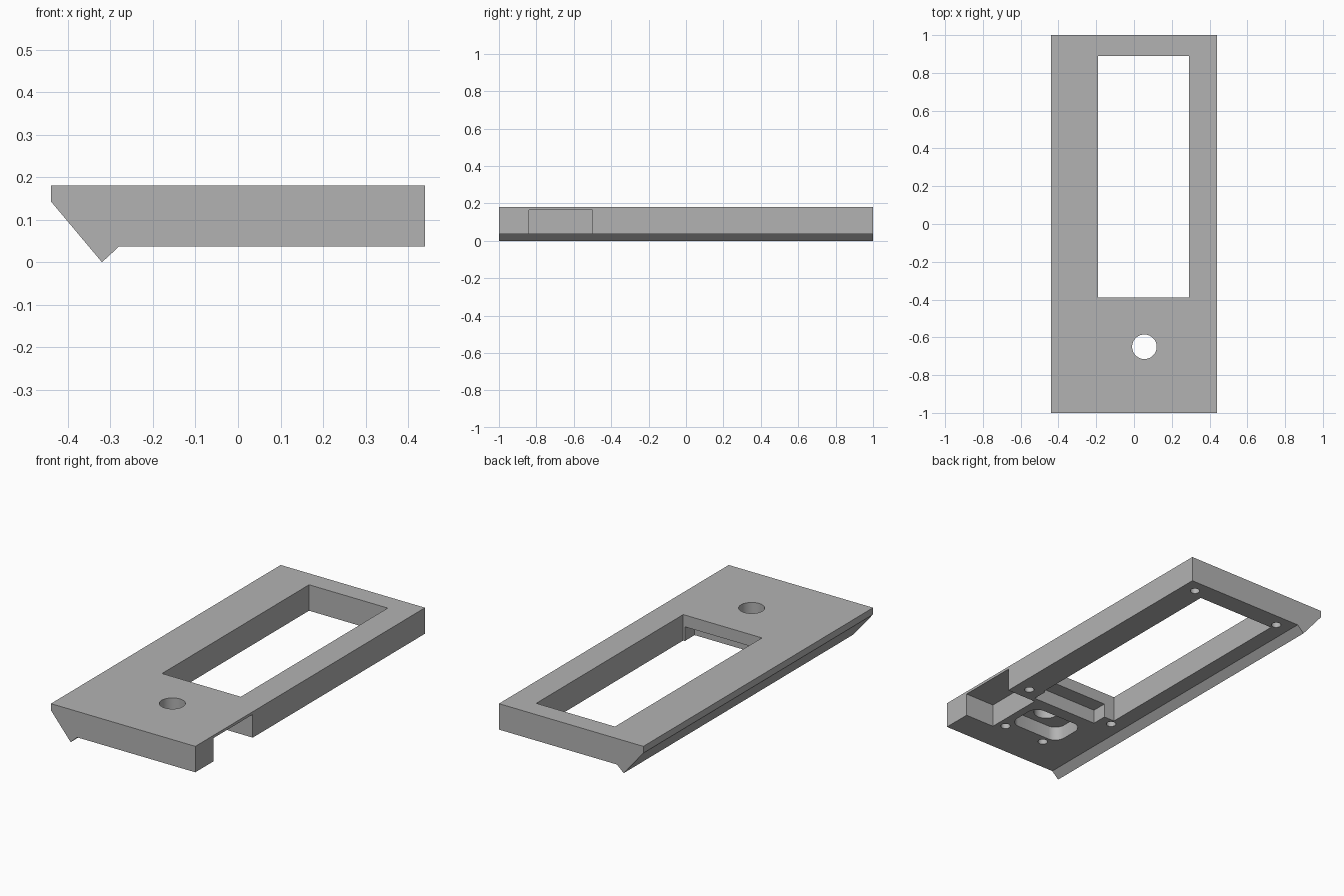
import bpy, bmesh, math
from mathutils import Vector

if "Cube" in bpy.data.objects:
    bpy.data.objects.remove(bpy.data.objects["Cube"], do_unlink=True)

TOP, BASE = 0.18, 0.037

grey = bpy.data.materials.new("plain_grey")
grey.use_nodes = True
colour = (0.45, 0.45, 0.45, 1)
grey.diffuse_color = colour
grey.node_tree.nodes["Principled BSDF"].inputs["Base Color"].default_value = colour


def prism(name, points, offset):
    """Extrude a closed outline of 3D points along an offset."""
    bm = bmesh.new()
    face = bm.faces.new([bm.verts.new(p) for p in points])
    new = bmesh.ops.extrude_face_region(bm, geom=[face])["geom"]
    bmesh.ops.translate(bm, vec=Vector(offset),
                        verts=[g for g in new if isinstance(g, bmesh.types.BMVert)])
    bmesh.ops.recalc_face_normals(bm, faces=bm.faces)
    mesh = bpy.data.meshes.new(name)
    bm.to_mesh(mesh)
    bm.free()
    mesh.materials.append(grey)
    obj = bpy.data.objects.new(name, mesh)
    bpy.context.scene.collection.objects.link(obj)
    return obj


def rounded(cx, cy, half_w, half_h, radius, steps):
    """Outline of a rounded rectangle, or a circle when all sizes match."""
    points = []
    for i in range(4 * steps):
        quarter = i // steps
        angle = math.pi / 2 * (quarter + (i % steps + 0.5) / steps)
        sx = 1 if quarter in (0, 3) else -1
        sy = 1 if quarter < 2 else -1
        points.append((cx + sx * (half_w - radius) + radius * math.cos(angle),
                       cy + sy * (half_h - radius) + radius * math.sin(angle)))
    return points


def cut(body, name, outline, z0, z1):
    """Subtract a vertical prism from the body."""
    cutter = prism(name, [(x, y, z0) for x, y in outline], (0, 0, z1 - z0))
    cutter.hide_render = True
    mod = body.modifiers.new(name, 'BOOLEAN')
    mod.operation = 'DIFFERENCE'
    mod.solver = 'EXACT'
    mod.object = cutter
    bpy.ops.object.modifier_apply(modifier=name)
    bpy.data.objects.remove(cutter, do_unlink=True)


def box(x0, x1, y0, y1):
    return [(x0, y0), (x1, y0), (x1, y1), (x0, y1)]


# Plate with a sloped side and a hooked lower lip, one profile along the length
profile = [(-0.44, TOP), (0.44, TOP), (0.44, BASE), (-0.28, BASE), (-0.32, 0), (-0.44, 0.143)]
plate = prism("cover_plate", [(x, -1, z) for x, z in profile], (0, 2, 0))
bpy.context.view_layer.objects.active = plate
plate.select_set(True)

# Window, side notch and cable slot below the window edge
cut(plate, "window", box(-0.19, 0.29, -0.39, 0.89), -0.1, 0.3)
cut(plate, "side_notch", box(0.26, 0.6, -0.84, -0.5), -0.1, 0.165)
cut(plate, "cable_slot", box(-0.125, 0.28, -0.475, -0.3), -0.1, 0.115)

# Button hole with its recess underneath
cut(plate, "button_recess", rounded(0.055, -0.65, 0.16, 0.105, 0.06, 8), -0.1, 0.115)
cut(plate, "button_hole", rounded(0.055, -0.65, 0.065, 0.065, 0.065, 12), 0.05, 0.3)

# Blind screw holes in the underside
screws = [(0.36, 0.926), (-0.195, 0.926), (0.36, -0.425),
          (-0.2, -0.425), (0.21, -0.797), (-0.045, -0.797)]
for x, y in screws:
    cut(plate, "screw_hole", rounded(x, y, 0.025, 0.025, 0.025, 6), -0.1, 0.13)

bpy.ops.object.shade_smooth_by_angle(angle=math.radians(30))
